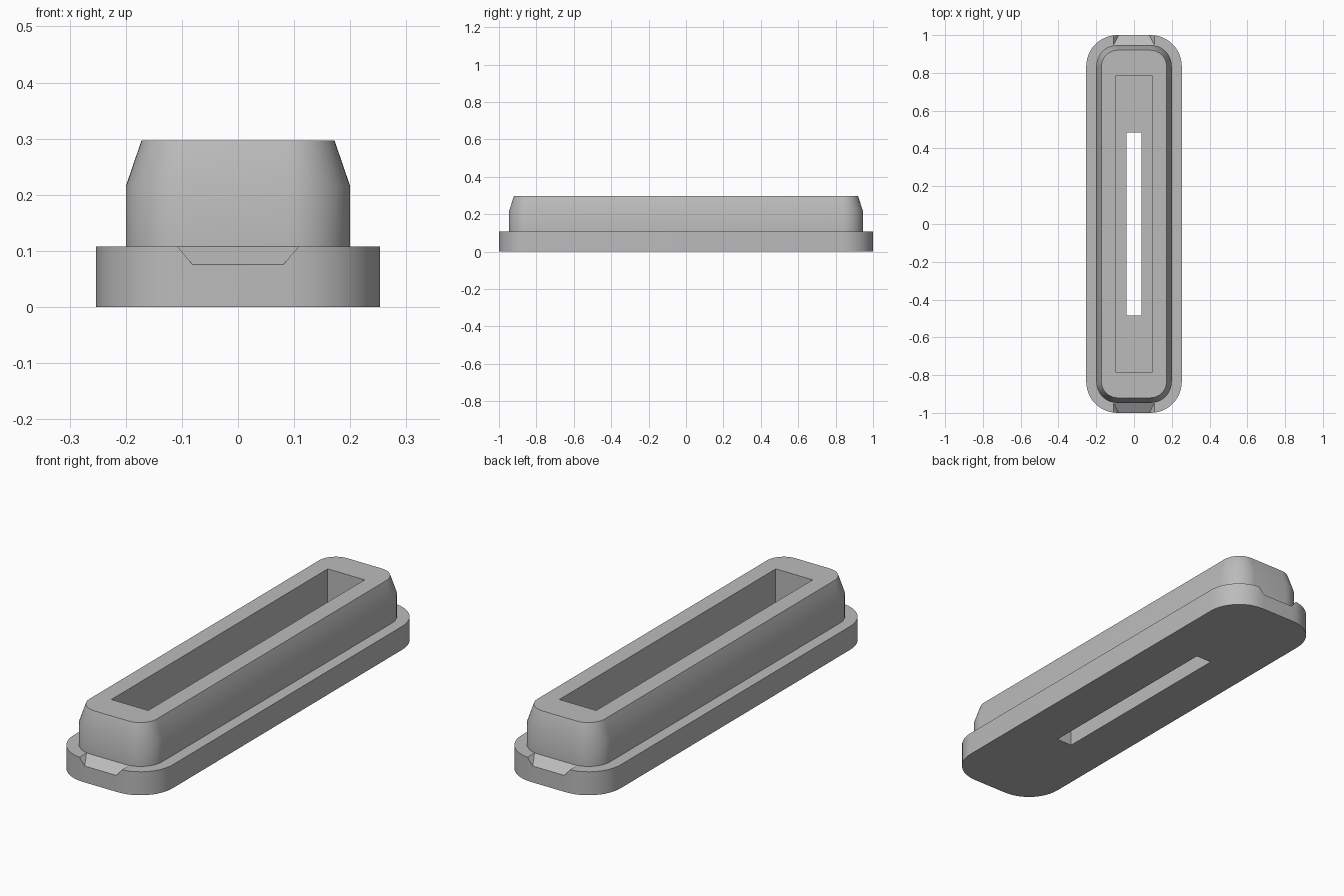
import bpy
import bmesh
import math
from mathutils import Vector

if "Cube" in bpy.data.objects:
    bpy.data.objects.remove(bpy.data.objects["Cube"], do_unlink=True)

SEGMENTS = 12
STEP_Z = 0.108

grey = bpy.data.materials.new("plain_grey")
grey.use_nodes = True
colour = (0.5, 0.5, 0.5, 1)
grey.diffuse_color = colour
grey.node_tree.nodes["Principled BSDF"].inputs["Base Color"].default_value = colour


def make_object(name, bm):
    bmesh.ops.recalc_face_normals(bm, faces=bm.faces[:])
    mesh = bpy.data.meshes.new(name)
    bm.to_mesh(mesh)
    bm.free()
    mesh.materials.append(grey)
    obj = bpy.data.objects.new(name, mesh)
    bpy.context.collection.objects.link(obj)
    return obj


def rounded_loop(bm, half_x, half_y, radius, z):
    """Ring of vertices around a rectangle with rounded corners."""
    ring = []
    for corner, (sx, sy) in enumerate([(1, 1), (-1, 1), (-1, -1), (1, -1)]):
        for i in range(SEGMENTS + 1):
            a = (corner + i / SEGMENTS) * math.pi / 2
            ring.append(bm.verts.new((sx * (half_x - radius) + radius * math.cos(a),
                                      sy * (half_y - radius) + radius * math.sin(a), z)))
    return ring


def hull(name, points):
    bm = bmesh.new()
    for p in points:
        bm.verts.new(p)
    bmesh.ops.convex_hull(bm, input=bm.verts[:])
    return make_object(name, bm)


def box(name, half_x, half_y, low, high):
    return hull(name, [Vector((x, y, z)) for x in (-half_x, half_x)
                       for y in (-half_y, half_y) for z in (low, high)])


# Stepped body: wide flange, straight plug and tapered rim
bm = bmesh.new()
sections = [(0.253, 1.0, 0.165, 0), (0.253, 1.0, 0.165, STEP_Z),
            (0.2, 0.947, 0.112, STEP_Z), (0.2, 0.947, 0.112, 0.215),
            (0.172, 0.92, 0.085, 0.297)]
rings = [rounded_loop(bm, *s) for s in sections]
for low, high in zip(rings, rings[1:]):
    for i in range(len(low)):
        j = (i + 1) % len(low)
        bm.faces.new((low[i], low[j], high[j], high[i]))
bm.faces.new(rings[0][::-1])
bm.faces.new(rings[-1])
body = make_object("stepped_plug", bm)

# Pocket in the top and narrow slot through the floor
cutters = [box("pocket_cutter", 0.094, 0.787, 0.1, 0.4),
           box("slot_cutter", 0.04, 0.485, -0.1, 0.2)]

# Sloping pry notch at each end of the flange
for name, side in (("front_notch_cutter", -1), ("back_notch_cutter", 1)):
    inner, outer = 0.9475, 1.02
    points = []
    for sx in (-1, 1):
        points += [(sx * 0.108, side * inner, STEP_Z), (sx * 0.108, side * inner, 0.14),
                   (sx * 0.07, side * outer, 0.063), (sx * 0.108, side * outer, STEP_Z),
                   (sx * 0.108, side * outer, 0.14)]
    cutters.append(hull(name, points))

for cutter in cutters:
    mod = body.modifiers.new(cutter.name, "BOOLEAN")
    mod.operation = "DIFFERENCE"
    mod.solver = "EXACT"
    mod.object = cutter

# Bake the cuts, then remove the cutters
depsgraph = bpy.context.evaluated_depsgraph_get()
cut_mesh = bpy.data.meshes.new_from_object(body.evaluated_get(depsgraph))
body.modifiers.clear()
body.data = cut_mesh
for cutter in cutters:
    bpy.data.objects.remove(cutter, do_unlink=True)
body.data.materials.clear()
body.data.materials.append(grey)
for face in body.data.polygons:
    face.material_index = 0

# Smooth rounded corners, crisp edges
for obj in bpy.context.selected_objects:
    obj.select_set(False)
body.select_set(True)
bpy.context.view_layer.objects.active = body
bpy.ops.object.shade_smooth_by_angle(angle=math.radians(30))
